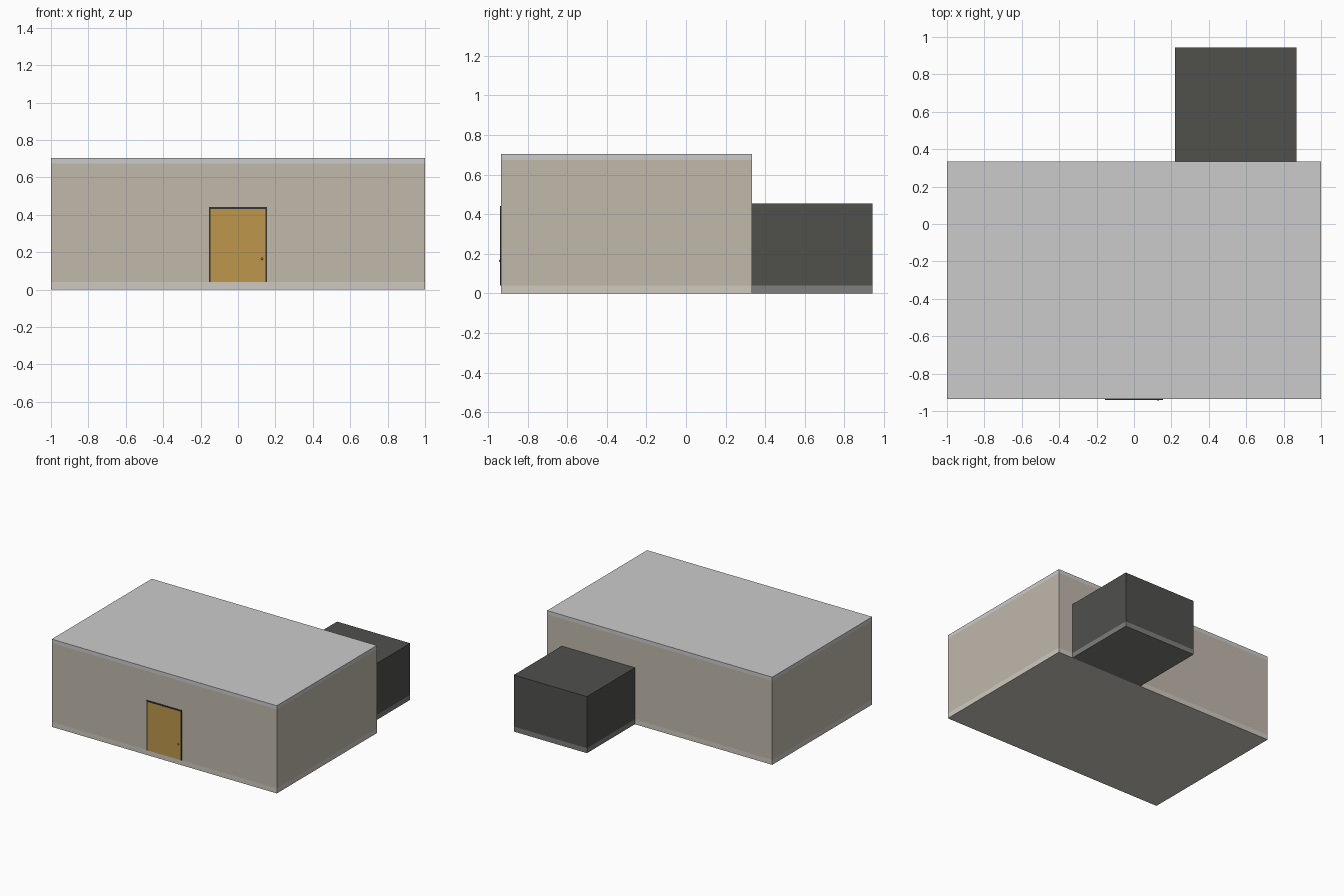
import bpy, bmesh
from mathutils import Matrix, Vector

if "Cube" in bpy.data.objects:
    bpy.data.objects.remove(bpy.data.objects["Cube"])


def material(name, rgb):
    m = bpy.data.materials.new(name)
    m.diffuse_color = (*rgb, 1.0)
    m.use_nodes = True
    m.node_tree.nodes["Principled BSDF"].inputs["Base Color"].default_value = m.diffuse_color
    return m


WALL = material("beige wall", (0.53, 0.48, 0.41))
TRIM = material("pale trim", (0.62, 0.59, 0.53))
ROOF = material("pale roof", (0.65, 0.65, 0.62))
DARK = material("dark wall", (0.08, 0.08, 0.073))
DARK_TRIM = material("grey trim", (0.21, 0.21, 0.20))
WOOD = material("door wood", (0.52, 0.31, 0.07))
BLACK = material("frame black", (0.035, 0.035, 0.033))


def finish(name, bm, mat):
    mesh = bpy.data.meshes.new(name)
    bm.to_mesh(mesh)
    bm.free()
    mesh.materials.append(mat)
    ob = bpy.data.objects.new(name, mesh)
    bpy.context.collection.objects.link(ob)
    return ob


def box(name, x, y, z, mat):
    """Box spanning the given (min, max) ranges."""
    lo, hi = Vector((x[0], y[0], z[0])), Vector((x[1], y[1], z[1]))
    bm = bmesh.new()
    bmesh.ops.create_cube(bm, size=1.0, matrix=Matrix.Translation((lo + hi) / 2)
                          @ Matrix.Diagonal((*(hi - lo), 1.0)))
    return finish(name, bm, mat)


FRONT, BACK, END = -0.935, 0.334, 0.943
BASE = 0.04

# Main block: floor slab, walls, flat roof slab
mx, my = (-1.0, 1.0), (FRONT, BACK)
box("main_floor", mx, my, (0, BASE), TRIM)
box("main_walls", mx, my, (BASE, 0.674), WALL)
box("main_roof", mx, my, (0.674, 0.704), ROOF)

# Rear annex
ax, ay = (0.22, 0.87), (BACK, END)
box("annex_floor", ax, ay, (0, BASE), DARK_TRIM)
box("annex_walls", ax, ay, (BASE, 0.454), DARK)

# Door with a thin dark frame on both sides and the top
W, T, TOP = 0.156, 0.01, 0.441
box("door_panel", (-W + T, W - T), (FRONT - 0.003, FRONT + 0.02), (BASE, TOP - T), WOOD)
for side, name in ((-1, "left"), (1, "right")):
    xs = sorted((side * W, side * (W - T)))
    box(f"door_frame_{name}", xs, (FRONT - 0.006, FRONT + 0.02), (BASE, TOP - T), BLACK)
box("door_frame_top", (-W, W), (FRONT - 0.006, FRONT + 0.02), (TOP - T, TOP), BLACK)

# Small round door knob
bm = bmesh.new()
bmesh.ops.create_uvsphere(bm, u_segments=16, v_segments=8, radius=0.006,
                          matrix=Matrix.Translation((0.128, FRONT - 0.004, 0.165)))
for f in bm.faces:
    f.smooth = True
finish("door_knob", bm, WOOD)
